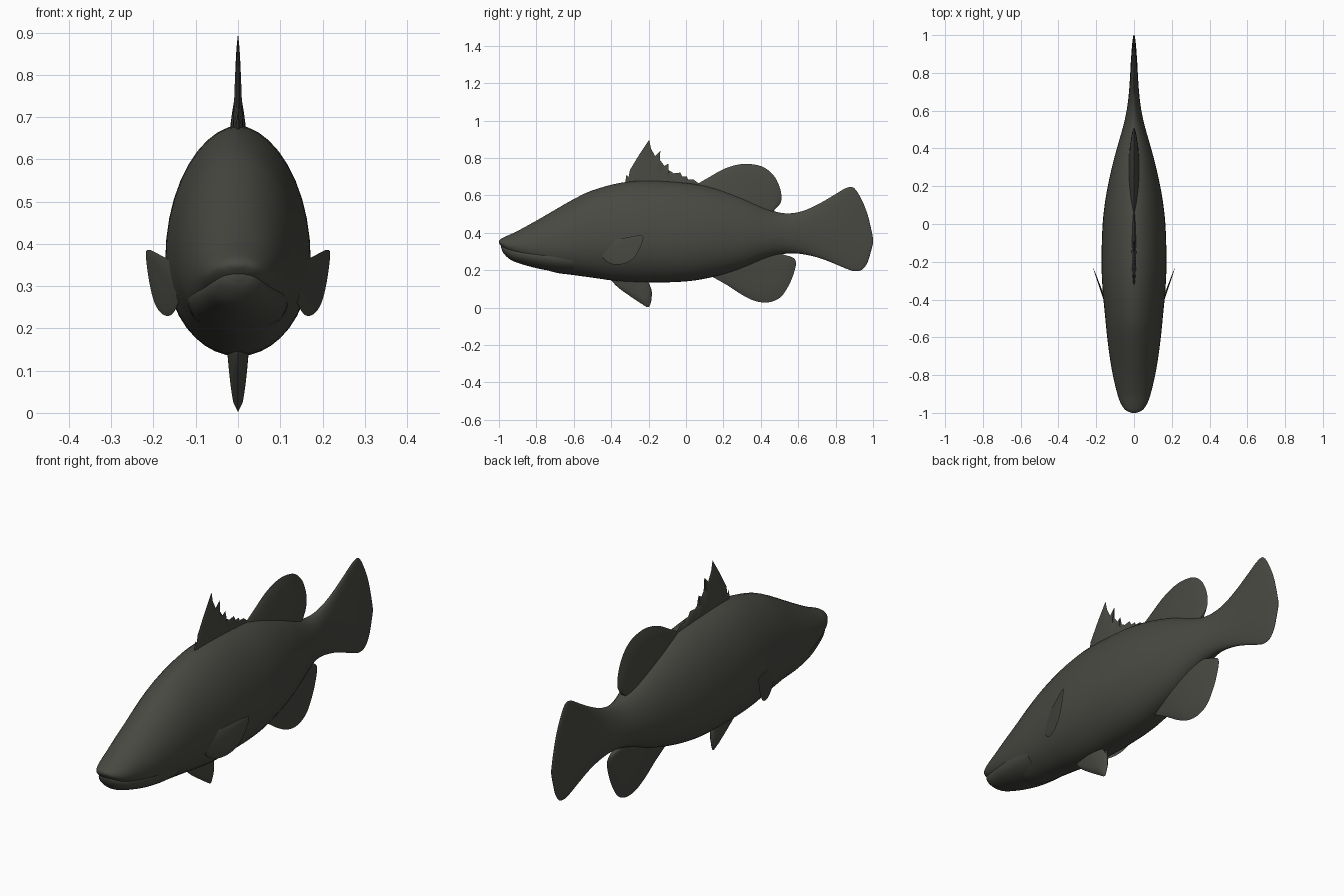
import bpy, bmesh, math

mat = bpy.data.materials.new("dark olive grey")
mat.diffuse_color = (0.066, 0.066, 0.056, 1)


def smooth_path(pts, n):
    """Catmull-Rom through rows of numbers, n steps per span."""
    out = []
    for i in range(len(pts) - 1):
        a, b, c, d = pts[max(i - 1, 0)], pts[i], pts[i + 1], pts[min(i + 2, len(pts) - 1)]
        for k in range(n):
            t = k / n
            out.append([0.5 * (2 * q + (r - p) * t + (2 * p - 5 * q + 4 * r - s) * t * t
                               + (3 * q - p - 3 * r + s) * t ** 3)
                        for p, q, r, s in zip(a, b, c, d)])
    out.append(list(pts[-1]))
    return out


def loft(name, rings, angle=50):
    """Skin closed rings of points into one smooth object."""
    bm = bmesh.new()
    vs = [[bm.verts.new(p) for p in ring] for ring in rings]
    m = len(rings[0])
    for a, b in zip(vs, vs[1:]):
        for j in range(m):
            bm.faces.new((a[j], a[(j + 1) % m], b[(j + 1) % m], b[j]))
    bm.faces.new(vs[0])
    bm.faces.new(vs[-1])
    bmesh.ops.remove_doubles(bm, verts=bm.verts, dist=0.0003)
    bmesh.ops.recalc_face_normals(bm, faces=bm.faces)
    me = bpy.data.meshes.new(name)
    bm.to_mesh(me)
    bm.free()
    me.materials.append(mat)
    ob = bpy.data.objects.new(name, me)
    bpy.context.collection.objects.link(ob)
    bpy.context.view_layer.objects.active = ob
    ob.select_set(True)
    bpy.ops.object.shade_smooth_by_angle(angle=math.radians(angle))
    ob.select_set(False)
    return ob


def body(name, rows, mid=0.42, sides=40):
    """Rows are y, top z, bottom z, half width."""
    rings = []
    for y, top, bot, w in smooth_path(rows, 4):
        c = bot + mid * (top - bot)
        ring = []
        for j in range(sides):
            a = 2 * math.pi * j / sides
            s, co = math.sin(a), math.cos(a)
            x = math.copysign(abs(co) ** (1.1 if s > 0 else 1.0), co) * w
            ring.append((x, y, c + s * ((top - c) if s > 0 else (c - bot))))
        rings.append(ring)
    return loft(name, rings)


def fin(name, root, edge, w, n=4, side=lambda y, z: 0.0, power=0.6):
    """Thin blade from a straight root to an outline edge, both in (y, z)."""
    pts = smooth_path(edge, n) if n > 1 else edge
    (y0, z0), (y1, z1) = root
    rings, steps = [], 8
    for i, (ey, ez) in enumerate(pts):
        u = i / (len(pts) - 1)
        ry, rz = y0 + (y1 - y0) * u, z0 + (z1 - z0) * u
        end = 0.15 + 0.85 * math.sqrt(max(math.sin(math.pi * u), 0))
        right, left = [], []
        for k in range(steps + 1):
            t = k / steps
            y, z = ry + (ey - ry) * t, rz + (ez - rz) * t
            h = w * end * (1 - t) ** power
            right.append((side(y, z) + h, y, z))
            left.append((side(y, z) - h, y, z))
        rings.append(right + left[::-1])
    return loft(name, rings)


# Body running into the fan-shaped tail
body("body_and_tail", [
    (-1.0, 0.358, 0.345, 0.012), (-0.985, 0.37, 0.325, 0.045), (-0.95, 0.387, 0.295, 0.07),
    (-0.9, 0.41, 0.268, 0.088), (-0.8, 0.465, 0.222, 0.112), (-0.7, 0.523, 0.188, 0.129),
    (-0.6, 0.58, 0.174, 0.142), (-0.5, 0.627, 0.16, 0.152), (-0.35, 0.667, 0.14, 0.166),
    (-0.2, 0.68, 0.134, 0.172), (0.0, 0.667, 0.14, 0.166), (0.15, 0.64, 0.165, 0.148),
    (0.3, 0.59, 0.208, 0.117), (0.42, 0.535, 0.258, 0.085), (0.5, 0.508, 0.283, 0.062),
    (0.57, 0.505, 0.29, 0.045), (0.64, 0.522, 0.283, 0.033), (0.72, 0.56, 0.263, 0.025),
    (0.8, 0.607, 0.232, 0.02), (0.86, 0.641, 0.207, 0.017), (0.9, 0.638, 0.195, 0.014),
    (0.94, 0.575, 0.202, 0.011), (0.97, 0.5, 0.24, 0.008), (0.99, 0.42, 0.305, 0.005),
    (1.0, 0.37, 0.345, 0.002)])

# Lower jaw tucked under the upper lip
body("lower_jaw", [
    (-0.988, 0.335, 0.318, 0.012), (-0.975, 0.335, 0.29, 0.04), (-0.94, 0.33, 0.257, 0.064),
    (-0.89, 0.325, 0.236, 0.081), (-0.8, 0.32, 0.211, 0.104), (-0.7, 0.32, 0.193, 0.117),
    (-0.6, 0.32, 0.185, 0.12)], mid=0.6)

# Spiny front dorsal fin
fin("spiny_dorsal_fin", ((-0.32, 0.64), (0.08, 0.63)), [
    (-0.325, 0.67), (-0.318, 0.712), (-0.308, 0.695), (-0.3, 0.735), (-0.25, 0.818),
    (-0.197, 0.897), (-0.187, 0.85), (-0.165, 0.81), (-0.137, 0.838), (-0.143, 0.795),
    (-0.115, 0.757), (-0.095, 0.77), (-0.098, 0.738), (-0.065, 0.718), (-0.03, 0.722),
    (-0.02, 0.7), (0.005, 0.7), (0.01, 0.685), (0.04, 0.685), (0.08, 0.655)],
    0.014, n=1)

# Rounded rear dorsal fin
fin("rear_dorsal_fin", ((0.06, 0.6), (0.46, 0.47)), [
    (0.05, 0.655), (0.12, 0.695), (0.2, 0.74), (0.28, 0.765), (0.35, 0.767), (0.42, 0.748),
    (0.475, 0.698), (0.505, 0.63), (0.51, 0.575), (0.495, 0.545), (0.465, 0.52)], 0.032)

# Anal fin
fin("anal_fin", ((0.17, 0.22), (0.47, 0.32)), [
    (0.14, 0.165), (0.22, 0.12), (0.3, 0.068), (0.37, 0.035), (0.44, 0.028), (0.505, 0.055),
    (0.55, 0.12), (0.575, 0.18), (0.588, 0.235), (0.575, 0.265), (0.53, 0.28), (0.49, 0.285)],
    0.032)

# Pelvic fin under the belly
fin("pelvic_fin", ((-0.38, 0.18), (-0.2, 0.18)), [
    (-0.4, 0.145), (-0.36, 0.105), (-0.3, 0.062), (-0.24, 0.022), (-0.205, 0.002),
    (-0.19, 0.02), (-0.183, 0.06), (-0.187, 0.105), (-0.215, 0.135)], 0.028, power=0.45)

# Pectoral fins, mirrored and splayed outwards
pec = fin("pectoral_fins", ((-0.45, 0.325), (-0.445, 0.265)), [
    (-0.45, 0.335), (-0.4, 0.357), (-0.32, 0.374), (-0.245, 0.386), (-0.228, 0.372),
    (-0.25, 0.31), (-0.285, 0.26), (-0.335, 0.234), (-0.39, 0.231), (-0.43, 0.25), (-0.45, 0.275)],
    0.007, side=lambda y, z: 0.138 + 0.36 * (y + 0.45))
pec.modifiers.new("mirror", "MIRROR")
